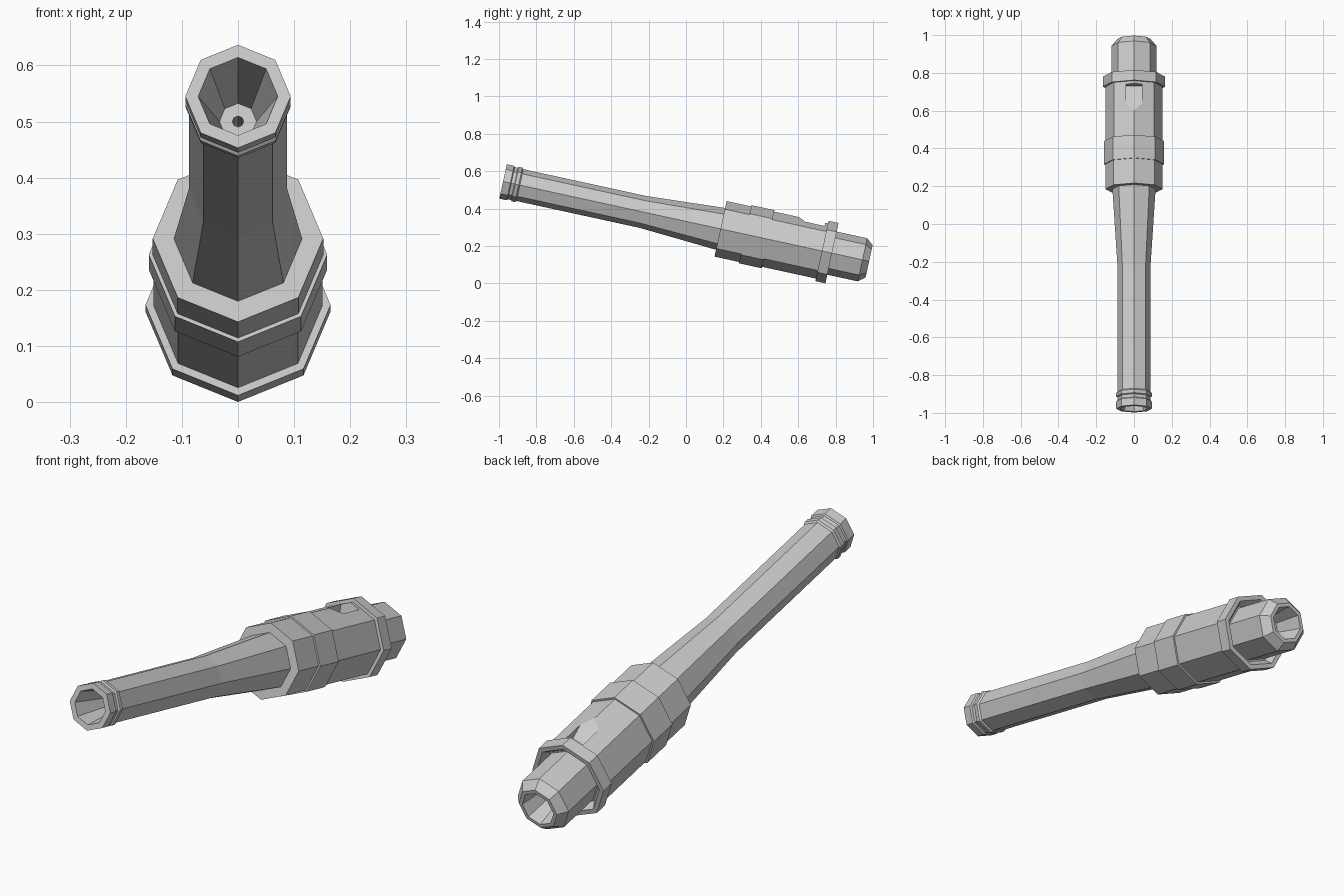
import bpy, bmesh
from math import sin, cos, asin, pi
from mathutils import Matrix

cube = bpy.data.objects.get("Cube")
if cube:
    bpy.data.objects.remove(cube)

SIDES = 8
# Local +Y is the tube's axis, sloping down towards the back
PLACE = Matrix.Translation((0, -0.978, 0.545)) @ Matrix.Rotation(-asin(0.213), 4, 'X')

grey = bpy.data.materials.new("light_grey")
grey.use_nodes = True
grey.diffuse_color = (0.6, 0.6, 0.6, 1)
grey.node_tree.nodes["Principled BSDF"].inputs["Base Color"].default_value = (0.6, 0.6, 0.6, 1)


def finish(name, bm):
    bmesh.ops.recalc_face_normals(bm, faces=bm.faces)
    bm.transform(PLACE)
    mesh = bpy.data.meshes.new(name)
    bm.to_mesh(mesh)
    bm.free()
    mesh.materials.append(grey)
    obj = bpy.data.objects.new(name, mesh)
    bpy.context.collection.objects.link(obj)
    return obj


def lathe(name, profile):
    """Closed eight-sided turning from (distance, radius) points, capped at both ends."""
    bm = bmesh.new()
    rings = []
    for t, r in profile:
        angles = [2 * pi * k / SIDES for k in range(SIDES)]
        rings.append([bm.verts.new((r * sin(a), t, r * cos(a))) for a in angles])
    for a, b in zip(rings, rings[1:]):
        for k in range(SIDES):
            n = (k + 1) % SIDES
            bm.faces.new((a[k], a[n], b[n], b[k]))
    bm.faces.new(rings[0])
    bm.faces.new(rings[-1])
    return finish(name, bm)


# Barrel: narrow bore, funnel mouth, two mouth rings, straight tube and flare
lathe("barrel", [
    (0.32, 0.010), (0.21, 0.010), (0.21, 0.033), (0.0, 0.071), (0.0, 0.094),
    (0.04, 0.094), (0.045, 0.088), (0.062, 0.088), (0.067, 0.094),
    (0.085, 0.094), (0.092, 0.087), (0.765, 0.087), (1.2, 0.115)])

# Body: front collar, raised band, main section and rear flange with a recess
body = lathe("body", [
    (1.19, 0.152), (1.325, 0.152), (1.325, 0.159), (1.45, 0.159),
    (1.45, 0.151), (1.745, 0.151), (1.745, 0.165), (1.80, 0.165),
    (1.80, 0.145), (1.77, 0.125)])

# Tail: plug with chamfered rim and a tapering socket
lathe("tail", [
    (1.765, 0.118), (1.967, 0.118), (2.003, 0.088), (2.003, 0.072), (1.88, 0.05)])

# Wedge-shaped slot in the top of the body
bm = bmesh.new()
side = [(1.57, 0.158), (1.73, 0.085), (1.73, 0.25), (1.57, 0.25)]
left, right = [[bm.verts.new((x, t, h)) for t, h in side] for x in (0.042, -0.042)]
bm.faces.new(left)
bm.faces.new(right)
for k in range(4):
    n = (k + 1) % 4
    bm.faces.new((left[k], left[n], right[n], right[k]))
cutter = finish("slot_cutter", bm)
cutter.hide_render = True

cut = body.modifiers.new("slot", 'BOOLEAN')
cut.operation = 'DIFFERENCE'
cut.solver = 'EXACT'
cut.object = cutter
bpy.context.view_layer.objects.active = body
bpy.ops.object.modifier_apply(modifier=cut.name)
bpy.data.objects.remove(cutter)
